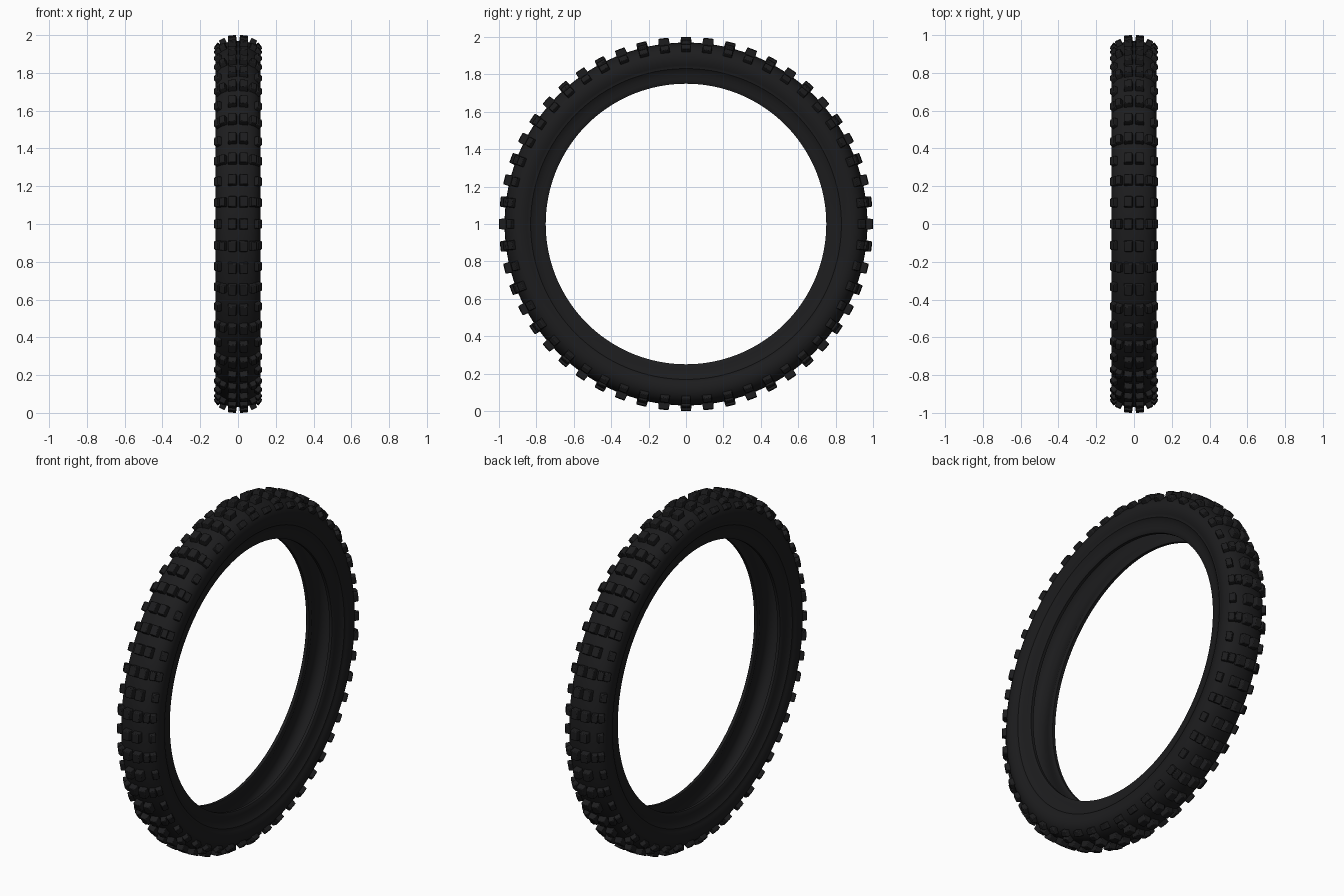
import bpy, bmesh
from math import sin, cos, radians, pi
from mathutils import Matrix, Vector

if "Cube" in bpy.data.objects:
    bpy.data.objects.remove(bpy.data.objects["Cube"])

ROWS = 52
SEGMENTS = 156
CENTRE = Vector((0, 0, 1))

rubber = bpy.data.materials.new("black_rubber")
rubber.diffuse_color = (0.012, 0.012, 0.013, 1)
rubber.use_nodes = True
rubber.node_tree.nodes["Principled BSDF"].inputs["Base Color"].default_value = rubber.diffuse_color


def finish(name, bm, angle):
    bmesh.ops.recalc_face_normals(bm, faces=bm.faces)
    mesh = bpy.data.meshes.new(name)
    bm.to_mesh(mesh)
    bm.free()
    ob = bpy.data.objects.new(name, mesh)
    bpy.context.collection.objects.link(ob)
    mesh.materials.append(rubber)
    bpy.ops.object.select_all(action='DESELECT')
    ob.select_set(True)
    bpy.context.view_layer.objects.active = ob
    bpy.ops.object.shade_smooth_by_angle(angle=radians(angle))
    return ob


# Carcass: hollow half section (x, radius), mirrored, then lathed round the axle
outer = [(0, .970), (.03, .968), (.06, .961), (.085, .949), (.103, .932),
         (.114, .912), (.119, .89), (.117, .868), (.111, .848), (.105, .835),
         (.106, .831), (.102, .827), (.093, .80), (.088, .775), (.086, .753),
         (.083, .75)]
inner = [(.066, .75), (.064, .754), (.068, .78), (.082, .81), (.098, .85),
         (.104, .885), (.096, .918), (.075, .938), (.04, .949), (0, .952)]
section = outer + inner + [(-x, r) for x, r in inner[-2::-1]] + [(-x, r) for x, r in outer[:0:-1]]

bm = bmesh.new()
rings = []
for i in range(SEGMENTS):
    a = 2 * pi * i / SEGMENTS
    rings.append([bm.verts.new((x, r * sin(a), 1 + r * cos(a))) for x, r in section])
n = len(section)
for i in range(SEGMENTS):
    p, q = rings[i], rings[(i + 1) % SEGMENTS]
    for j in range(n):
        k = (j + 1) % n
        bm.faces.new((p[j], p[k], q[k], q[j]))
finish("tyre_carcass", bm, 40)


# Tread blocks: tapered boxes standing on the carcass
def add_knob(bm, x, r, tilt, width, length, height, row):
    sink = 0.012
    place = (Matrix.Translation(CENTRE) @ Matrix.Rotation(2 * pi * row / ROWS, 4, 'X')
             @ Matrix.Translation((x, 0, r)) @ Matrix.Rotation(radians(tilt), 4, 'Y'))
    verts = bmesh.ops.create_cube(bm, size=1)["verts"]
    for v in verts:
        top = v.co.z > 0
        grow = 1.0 if top else 1.14
        v.co = place @ Vector((v.co.x * width * grow, v.co.y * length * grow,
                               height if top else -sink))


def tread(name, x, r, tilt, width, length, height, rows):
    bm = bmesh.new()
    for row in rows:
        for side in (-1, 1):
            add_knob(bm, side * x, r, side * tilt, width, length, height, row)
    ob = finish(name, bm, 40)
    bev = ob.modifiers.new("soft_edges", 'BEVEL')
    bev.width = 0.004
    bev.segments = 2


tread("centre_knobs", .029, .966, 5, .042, .054, .033, range(ROWS))
tread("intermediate_knobs", .075, .953, 25, .032, .046, .028, range(0, ROWS, 2))
tread("shoulder_knobs", .099, .934, 50, .032, .046, .024, range(ROWS))
